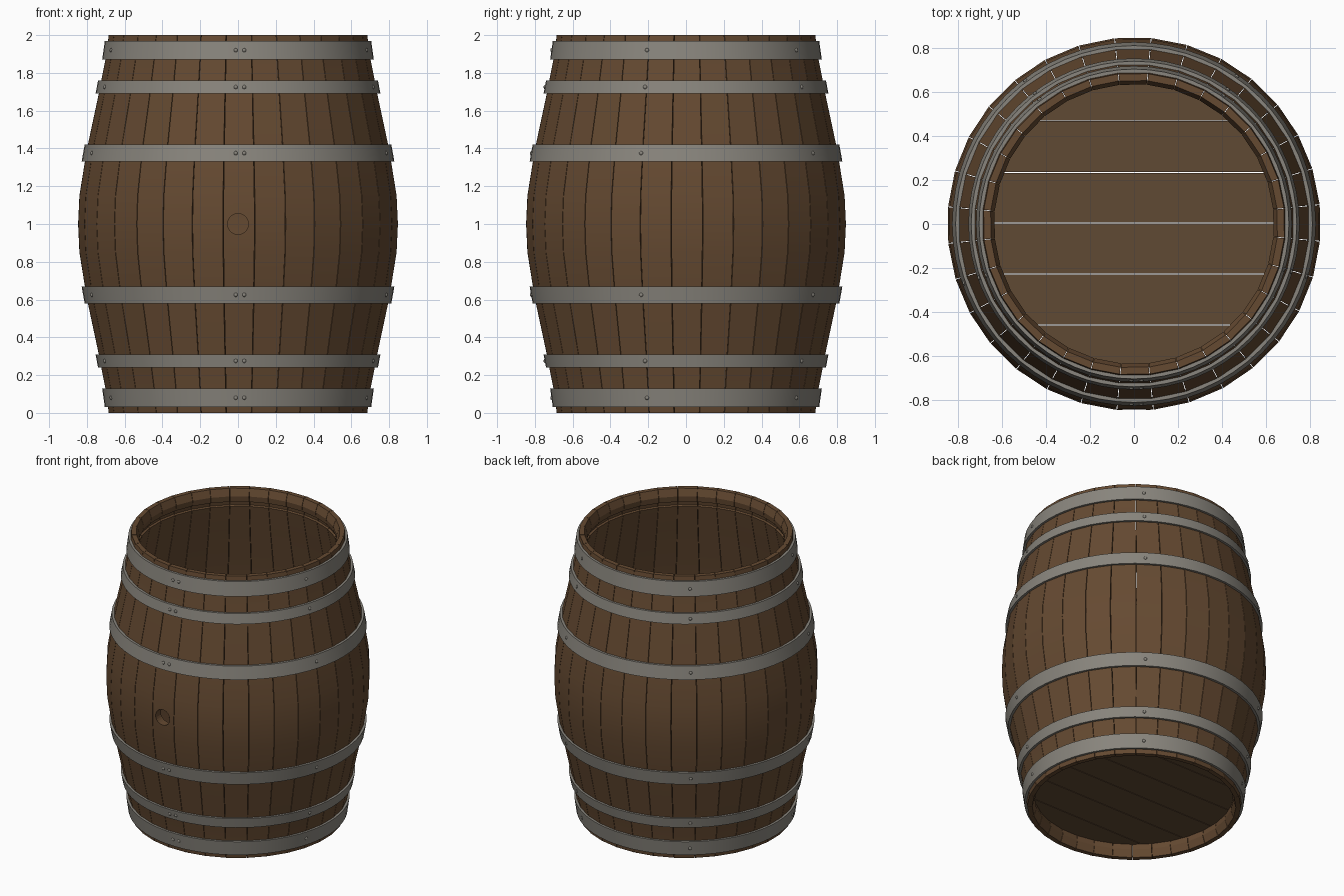
import bpy, bmesh, math
from mathutils import Vector, Matrix

cube = bpy.data.objects.get("Cube")
if cube:
    bpy.data.objects.remove(cube, do_unlink=True)

STAVES = 32
STEP = math.tau / STAVES
# Half profile: height from the middle, outer radius
HALF = [(0, .85), (.15, .843), (.33, .814), (.42, .798), (.69, .74), (.76, .727), (.87, .705), (1, .687)]


def material(name, color, rough, metal=0.0):
    m = bpy.data.materials.new(name)
    m.use_nodes = True
    m.diffuse_color = (*color, 1)
    node = m.node_tree.nodes["Principled BSDF"]
    node.inputs["Base Color"].default_value = (*color, 1)
    node.inputs["Roughness"].default_value = rough
    node.inputs["Metallic"].default_value = metal
    return m


oak = material("oak brown", (.13, .068, .031), .8)
head_oak = material("head oak brown", (.118, .068, .033), .8)
iron = material("dull iron", (.25, .235, .205), .6)


def finish(bm, name, mat, smooth=None):
    bmesh.ops.recalc_face_normals(bm, faces=bm.faces[:])
    mesh = bpy.data.meshes.new(name)
    bm.to_mesh(mesh)
    bm.free()
    mesh.materials.append(mat)
    obj = bpy.data.objects.new(name, mesh)
    bpy.context.collection.objects.link(obj)
    if smooth:
        bpy.ops.object.select_all(action="DESELECT")
        obj.select_set(True)
        bpy.context.view_layer.objects.active = obj
        bpy.ops.object.shade_smooth_by_angle(angle=math.radians(smooth))
    return obj


def radius(z):
    h = abs(z - 1)
    for (h0, r0), (h1, r1) in zip(HALF, HALF[1:]):
        if h <= h1:
            return r0 + (r1 - r0) * (h - h0) / (h1 - h0)
    return HALF[-1][1]


def polar(r, angle, z):
    # Angle is measured from the front towards +x
    return Vector((r * math.sin(angle), -r * math.cos(angle), z))


def sweep(bm, profile, angles, closed=False):
    rings = [[bm.verts.new(polar(r, a, z)) for r, z in profile] for a in angles]
    n = len(profile)
    pairs = list(zip(rings, rings[1:] + rings[:1]))
    for one, two in (pairs if closed else pairs[:-1]):
        for i in range(n):
            j = (i + 1) % n
            bm.faces.new((one[i], one[j], two[j], two[i]))
    if not closed:
        bm.faces.new(rings[0])
        bm.faces.new(rings[-1][::-1])


# Stave section: bulging outside, inside with chamfered rims and head grooves
outer = [(r, 1 - h) for h, r in HALF[::-1]] + [(r, 1 + h) for h, r in HALF[1:]]
inner_half = [(1, .655), (.95, .637), (.91, .642), (.905, .657), (.88, .661), (.875, .648),
              (.69, .685), (.42, .745), (.15, .79)]
inner = [(r, 1 + h) for h, r in inner_half] + [(r, 1 - h) for h, r in inner_half[::-1]]
section = outer + inner


def stave(bm, index):
    middle = index * STEP + .006
    half = STEP / 2 - .002
    sweep(bm, section, (middle - half, middle + half))


bm = bmesh.new()
for k in range(1, STAVES):
    stave(bm, k)
finish(bm, "staves", oak, 25)

bm = bmesh.new()
stave(bm, 0)
bung_stave = finish(bm, "bung_stave", oak, 25)

# Bung hole through the front stave
bm = bmesh.new()
bmesh.ops.create_cone(bm, cap_ends=True, segments=24, radius1=.055, radius2=.055, depth=.3,
                      matrix=Matrix.Translation((0, -.82, 1)) @ Matrix.Rotation(math.pi / 2, 4, "X"))
cutter = finish(bm, "bung_hole_cutter", oak)
cutter.hide_render = True
cutter.hide_set(True)
cut = bung_stave.modifiers.new("bung_hole", "BOOLEAN")
cut.operation = "DIFFERENCE"
cut.solver = "EXACT"
cut.object = cutter

# Bottom head: boards running sideways, clipped to a disc
edges = [-.655, -.46, -.227, .005, .235, .47, .655]
bm = bmesh.new()
for y0, y1 in zip(edges, edges[1:]):
    y0, y1 = y0 + .002, y1 - .002
    ys = [y0 + (y1 - y0) * i / 8 for i in range(9)]
    half_width = [math.sqrt(max(.657 ** 2 - y * y, .0001)) for y in ys]
    outline = [(w, y) for w, y in zip(half_width, ys)] + [(-w, y) for w, y in zip(half_width, ys)][::-1]
    face = bm.faces.new([bm.verts.new((x, y, .092)) for x, y in outline])
    top = bmesh.ops.extrude_face_region(bm, geom=[face])["geom"]
    bmesh.ops.translate(bm, vec=(0, 0, .026), verts=[v for v in top if isinstance(v, bmesh.types.BMVert)])
finish(bm, "bottom_head", head_oak)

# Iron hoops, mirrored about the middle, with their rivets
hoops = [("end", .87, .97), ("quarter", .69, .76), ("bilge", .33, .42)]
for side, sign in (("upper", 1), ("lower", -1)):
    for label, h0, h1 in hoops:
        z0, z1 = 1 + sign * h0, 1 + sign * h1
        r0, r1 = radius(z0), radius(z1)
        bm = bmesh.new()
        band = [(r0 + .014, z0), (r1 + .014, z1), (r1 - .006, z1), (r0 - .006, z0)]
        sweep(bm, band, [math.tau * i / 64 for i in range(64)], closed=True)
        finish(bm, f"{side}_{label}_hoop", iron, 30)

        bm = bmesh.new()
        z, r = (z0 + z1) / 2, (r0 + r1) / 2 + .013
        turns = [-.012 / r, .033 / r] + [math.tau * k / 5 + .02 for k in range(1, 5)]
        for a in turns:
            place = Matrix.Translation(polar(r, a, z)) @ Matrix.Rotation(a, 4, "Z")
            bmesh.ops.create_uvsphere(bm, u_segments=10, v_segments=6, radius=.011,
                                      matrix=place @ Matrix.Diagonal((1, .7, 1, 1)))
        finish(bm, f"{side}_{label}_rivets", iron, 60)
